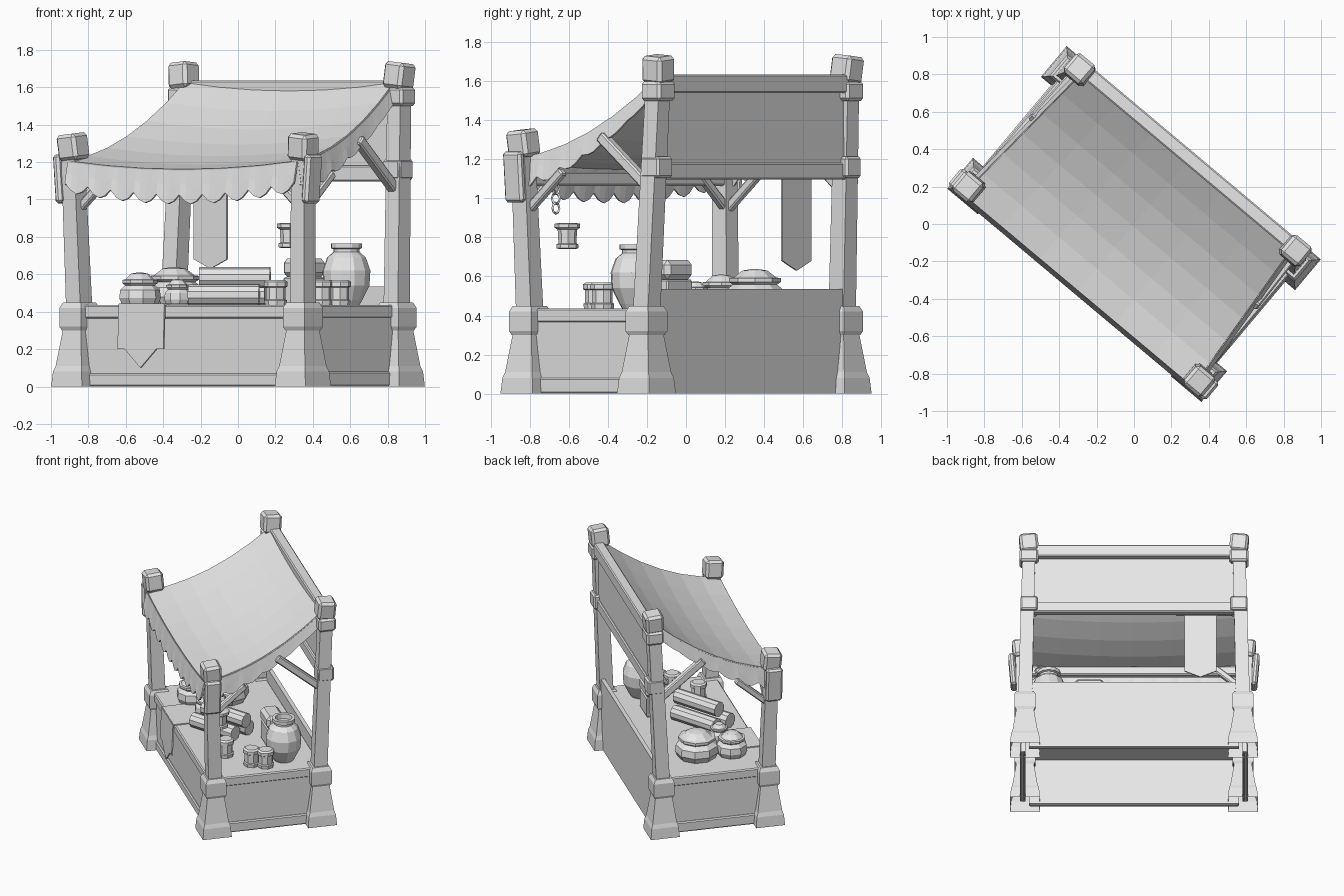
import bpy, bmesh, math
from mathutils import Matrix, Vector

old = bpy.data.objects.get("Cube")
if old:
    bpy.data.objects.remove(old, do_unlink=True)

grey = bpy.data.materials.new("plain_grey")
grey.use_nodes = True
grey.diffuse_color = (0.8, 0.8, 0.8, 1)
grey.node_tree.nodes["Principled BSDF"].inputs["Base Color"].default_value = grey.diffuse_color

# The whole stall is built square to its own axes, then turned on the ground
TURN = Matrix.Rotation(math.radians(-40), 4, "Z")


def finish(name, bm, thickness=0):
    bmesh.ops.recalc_face_normals(bm, faces=bm.faces[:])
    bm.transform(TURN)
    mesh = bpy.data.meshes.new(name)
    bm.to_mesh(mesh)
    bm.free()
    mesh.materials.append(grey)
    ob = bpy.data.objects.new(name, mesh)
    bpy.context.collection.objects.link(ob)
    if thickness:
        mod = ob.modifiers.new("thickness", "SOLIDIFY")
        mod.thickness = thickness
        mod.offset = 0


def box(name, centre, size, rot=None, bevel=0.008):
    bm = bmesh.new()
    bmesh.ops.create_cube(bm, size=1)
    bm.transform(Matrix.Diagonal((*size, 1)))
    if bevel:
        bmesh.ops.bevel(bm, geom=bm.edges[:], offset=bevel, segments=1, affect="EDGES")
    bm.transform(Matrix.Translation(centre) @ (rot or Matrix()))
    finish(name, bm)


def beam(name, start, end, width):
    start, end = Vector(start), Vector(end)
    d = end - start
    rot = d.to_track_quat("Z", "Y").to_matrix().to_4x4()
    box(name, (start + end) / 2, (width, width, d.length), rot)


def rings(name, loops, floor=True):
    # skin a stack of closed loops, capping the top and, if wanted, the bottom
    bm = bmesh.new()
    rows = [[bm.verts.new(p) for p in loop] for loop in loops]
    n = len(rows[0])
    for low, high in zip(rows, rows[1:]):
        for i in range(n):
            j = (i + 1) % n
            bm.faces.new((low[i], low[j], high[j], high[i]))
    if floor:
        bm.faces.new(rows[0])
    bm.faces.new(rows[-1])
    finish(name, bm)


def square_stack(name, sections, floor=True):
    rings(name, [[(x + h * i, y + h * j, z) for i, j in ((-1, -1), (1, -1), (1, 1), (-1, 1))]
                 for x, y, z, h in sections], floor)


def lathe(name, x, y, profile, sides=10):
    rings(name, [[(x + r * math.cos(math.tau * k / sides), y + r * math.sin(math.tau * k / sides), z)
                  for k in range(sides)] for r, z in profile])


def grid(name, rows, thickness):
    bm = bmesh.new()
    vs = [[bm.verts.new(p) for p in row] for row in rows]
    for r0, r1 in zip(vs, vs[1:]):
        for i in range(len(r0) - 1):
            bm.faces.new((r0[i], r0[i + 1], r1[i + 1], r1[i]))
    finish(name, bm, thickness)


def cloth(name, points):
    bm = bmesh.new()
    bm.faces.new([bm.verts.new(p) for p in points])
    finish(name, bm, 0.01)


# Posts: flared foot, collar, leaning shaft and chunky cap
PX, PY = 0.78, 0.39
for side, sx in (("right", 1), ("left", -1)):
    for end, sy in (("front", -1), ("back", 1)):
        rear = sy > 0
        x, y = sx * PX, sy * PY
        tx, ty = sx * (0.752 if rear else 0.803), (0.445 if rear else -0.415)
        top = 1.6 if rear else 1.22
        name = f"{side}_{end}"
        square_stack(name + "_foot", [(x, y, 0, 0.107), (x, y, 0.08, 0.1), (x, y, 0.11, 0.09),
                                      (x, y, 0.32, 0.06)], False)
        square_stack(name + "_collar", [(x, y, 0.3, 0.066), (x, y, 0.32, 0.076),
                                        (x, y, 0.42, 0.076), (x, y, 0.45, 0.062)])
        square_stack(name + "_shaft", [(x, y, 0.4, 0.05), (tx, ty, top, 0.045)])
        lean = Matrix.Rotation(sx * 0.1, 4, "Y") @ Matrix.Rotation(0.08 * -sy, 4, "X")
        box(name + "_cap", (tx, ty, top + 0.062), (0.132, 0.132, 0.14), lean, 0.018)
        if rear:
            box(name + "_upper_collar", (tx, ty, 1.55), (0.138, 0.128, 0.1), None, 0.015)
            box(name + "_lower_collar", (tx, ty - 0.01, 1.16), (0.122, 0.122, 0.11), None, 0.012)
            beam(name + "_side_brace", (sx * 0.76, y, 1.06), (sx * 0.77, 0.08, 1.32), 0.055)
        else:
            box(name + "_cheek_plate", (sx * 0.868, -0.42, 1.11), (0.045, 0.12, 0.26),
                Matrix.Rotation(sx * 0.08, 4, "Y"), 0.014)
            beam(name + "_side_brace", (sx * 0.79, y, 0.94), (sx * 0.79, -0.16, 1.14), 0.045)
            beam(name + "_front_brace", (sx * 0.79, y, 0.94), (sx * 0.58, y, 1.12), 0.045)

# Counter with panels all round and an open underside
box("counter_top", (0, -0.01, 0.4), (1.62, 0.84, 0.07))
box("front_panel", (0, -0.4, 0.19), (1.5, 0.03, 0.37), None, 0)
box("front_skirting", (0, -0.41, 0.035), (1.5, 0.035, 0.07))
box("back_panel", (0, 0.42, 0.268), (1.5, 0.03, 0.535), None, 0)
for side, sx in (("right", 1), ("left", -1)):
    box(side + "_panel", (sx * 0.79, 0, 0.19), (0.03, 0.72, 0.37), None, 0)
    box(side + "_skirting", (sx * 0.8, 0, 0.04), (0.035, 0.72, 0.08))

# Upper back wall and rails
box("back_wall", (0, 0.445, 1.35), (1.46, 0.025, 0.46), None, 0)
box("back_top_rail", (0, 0.46, 1.588), (1.5, 0.075, 0.095))
box("back_lower_rail", (0, 0.44, 1.14), (1.5, 0.06, 0.085))
box("front_rail", (0, -0.4, 1.1), (1.56, 0.05, 0.07))


# Sagging cloth roof with scalloped edges
def roof_point(s, t):
    return Vector((s * (0.8 - 0.07 * t), -0.46 + 0.9 * t,
                   1.2 + 0.43 * t - 0.33 * t * (1 - t) - 0.045 * (1 - s * s)))


STEPS = 6
grid("cloth_roof", [[roof_point(i / STEPS * 2 - 1, j / STEPS) for i in range(STEPS + 1)]
                    for j in range(STEPS + 1)], 0.014)


def scallops(name, edge, count, depth, wave, out):
    n = count * 4
    rows = [[], [], []]
    for i in range(n + 1):
        f = i / n
        p = edge(f)
        drop = depth(f) + wave(f) * abs(math.sin(math.pi * i / 4))
        for k, row in enumerate(rows):
            row.append(p + out * k / 2 - Vector((0, 0, drop * k / 2)))
    grid(name, rows, 0.01)


scallops("front_valance", lambda f: roof_point(2 * f - 1, 0), 10,
         lambda f: 0.11 + 0.02 * math.sin(math.pi * f), lambda f: 0.05, Vector((0, -0.025, 0)))
for side, sx in (("right", 1), ("left", -1)):
    scallops(side + "_valance", lambda f: roof_point(sx, f * 0.95), 6,
             lambda f: 0.12 - 0.04 * f, lambda f: 0.05 * (1 - f), Vector((sx * 0.02, 0, 0)))


# Hanging back banner and the runner draped over the counter
cloth("back_banner", [(-0.59, 0.34, 1.15), (-0.36, 0.34, 1.15), (-0.36, 0.34, 0.68),
                      (-0.475, 0.34, 0.63), (-0.59, 0.34, 0.68)])
beam("banner_rod", (-0.74, 0.34, 1.15), (-0.3, 0.34, 1.15), 0.025)
cloth("runner_drop", [(-0.46, -0.44, 0.44), (-0.14, -0.44, 0.44), (-0.14, -0.45, 0.2),
                      (-0.19, -0.45, 0.2), (-0.3, -0.45, 0.1), (-0.41, -0.45, 0.2),
                      (-0.46, -0.45, 0.2)])
box("runner_top", (-0.3, -0.24, 0.439), (0.32, 0.4, 0.009), None, 0)

# Large jar
lathe("jar", 0.61, 0.175, [(0.07, 0.435), (0.085, 0.46), (0.125, 0.54), (0.13, 0.62), (0.105, 0.69),
                           (0.07, 0.72), (0.07, 0.735), (0.085, 0.74), (0.085, 0.765),
                           (0.06, 0.765), (0.055, 0.73)], 12)

# Lidded tubs
for i, (x, y) in enumerate(((0.64, -0.07), (0.69, 0.02), (0.44, -0.21))):
    lathe(f"tub_{i + 1}", x, y, [(0.058, 0.435), (0.061, 0.46), (0.053, 0.465), (0.053, 0.53),
                                 (0.063, 0.535), (0.063, 0.56), (0.048, 0.57)], 8)

# Chest with a chamfered lid
box("chest_body", (0.32, 0.17, 0.51), (0.2, 0.12, 0.15))
box("chest_lid", (0.32, 0.17, 0.635), (0.215, 0.135, 0.1), None, 0.025)

# Sacks with rolled rims and heaped contents
for i, (x, y, r, h) in enumerate(((-0.49, 0.05, 0.16, 0.145), (-0.52, -0.2, 0.115, 0.125),
                                  (-0.28, -0.17, 0.075, 0.1))):
    lathe(f"sack_{i + 1}", x, y, [(r * a, 0.435 + h * b) for a, b in
                                  ((0.85, 0), (1, 0.3), (0.95, 0.65), (0.72, 0.85), (0.85, 0.95),
                                   (0.85, 1.08), (0.7, 1.1), (0.4, 1.35), (0.1, 1.4))], 9)

# Cloth rolls, stacked and askew to the counter
axis = Vector((0.8, 0.6, 0)) * 0.19
for i, (x, y, z) in enumerate(((0.06, -0.19, 0.49), (0.0, -0.07, 0.49), (0.07, -0.11, 0.583))):
    bm = bmesh.new()
    bmesh.ops.create_cone(bm, cap_ends=True, segments=10, radius1=0.056, radius2=0.056,
                          depth=axis.length * 2)
    bm.transform(Matrix.Translation((x, y, z)) @ axis.to_track_quat("Z", "Y").to_matrix().to_4x4())
    finish(f"cloth_roll_{i + 1}", bm)

# Hanging lantern and chain links
lathe("lantern", 0.6, -0.29, [(0.04, 0.74), (0.056, 0.745), (0.056, 0.765), (0.046, 0.77),
                              (0.05, 0.84), (0.066, 0.85), (0.066, 0.87), (0.04, 0.875)], 8)
for k in range(3):
    turn = Matrix.Rotation(math.pi / 2 * (k % 2), 4, "Z")
    centre = Vector((0.68, -0.3, 0.95 + 0.05 * k))
    bm = bmesh.new()
    loops = []
    for a in range(8):
        ang = math.tau * a / 8
        out = Vector((math.cos(ang), 0, math.sin(ang)))
        loops.append([bm.verts.new(centre + turn @ (out * (0.027 + u) + Vector((0, v, 0))))
                      for u, v in ((0.007, 0), (0, 0.007), (-0.007, 0), (0, -0.007))])
    for a in range(8):
        p, q = loops[a], loops[(a + 1) % 8]
        for i in range(4):
            j = (i + 1) % 4
            bm.faces.new((p[i], p[j], q[j], q[i]))
    finish(f"chain_link_{k + 1}", bm)
